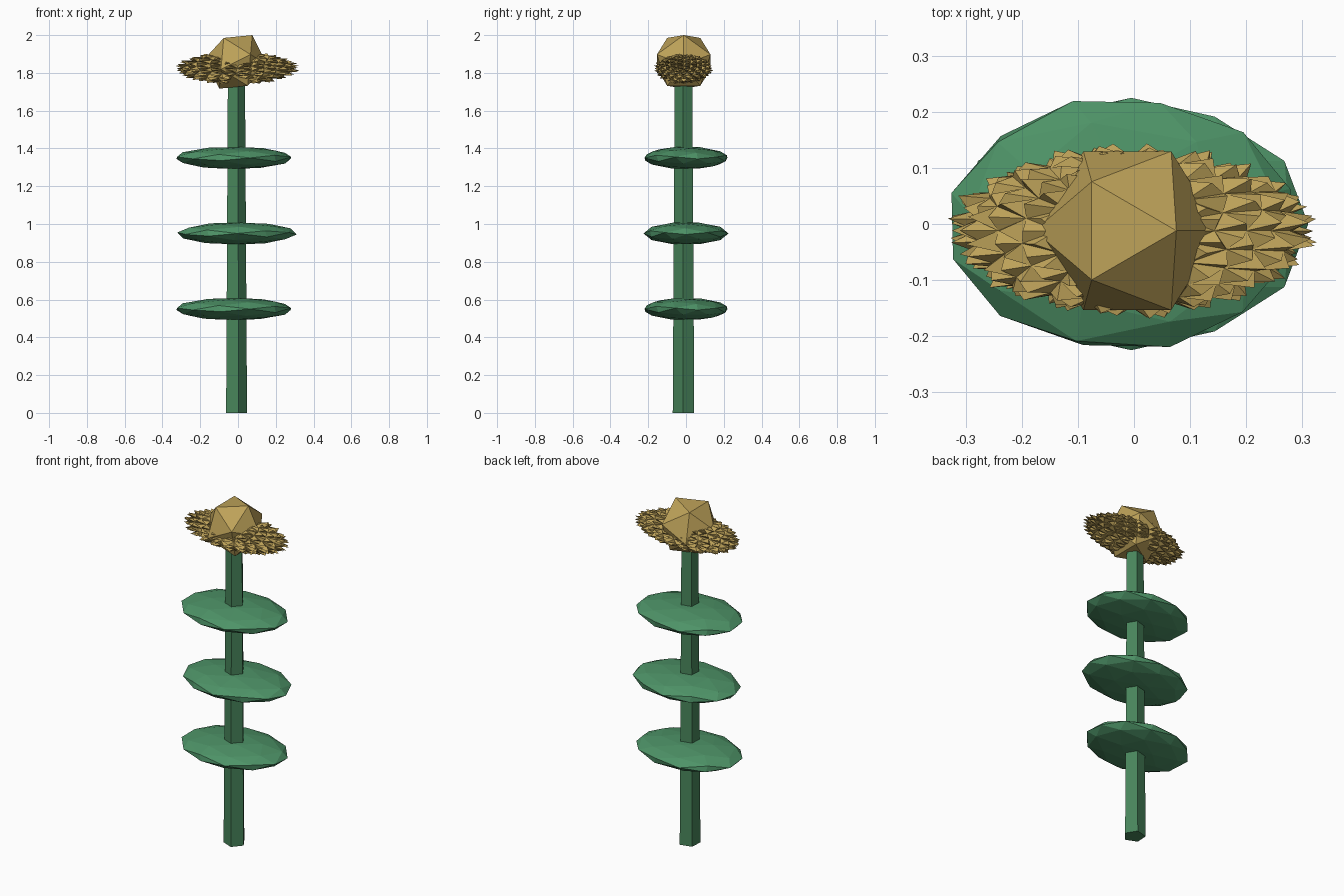
import bpy, bmesh, math, random
from mathutils import Matrix, Vector

if "Cube" in bpy.data.objects:
    bpy.data.objects.remove(bpy.data.objects["Cube"])

random.seed(4)
AXIS = (-0.012, -0.012)


def material(name, rgb):
    m = bpy.data.materials.new(name)
    m.diffuse_color = (*rgb, 1)
    m.use_nodes = True
    m.node_tree.nodes["Principled BSDF"].inputs["Base Color"].default_value = m.diffuse_color
    return m


stem_green = material("stem_green", (0.065, 0.235, 0.105))
leaf_green = material("leaf_green", (0.075, 0.29, 0.135))
gold = material("gold", (0.51, 0.36, 0.10))


def finish(bm, name, mat):
    bmesh.ops.recalc_face_normals(bm, faces=bm.faces)
    mesh = bpy.data.meshes.new(name)
    bm.to_mesh(mesh)
    bm.free()
    mesh.materials.append(mat)
    ob = bpy.data.objects.new(name, mesh)
    bpy.context.collection.objects.link(ob)
    return ob


def ball(level):
    # icosahedral ball turned so an edge lies on top, along x
    bm = bmesh.new()
    bmesh.ops.create_icosphere(bm, subdivisions=level, radius=1)
    bm.transform(Matrix.Rotation(math.radians(31.717), 4, 'Y'))
    return bm


def place(bm, size, centre):
    bm.transform(Matrix.Translation(centre) @ Matrix.Diagonal((*size, 1)))


# Five-sided tapering stem
bm = bmesh.new()
bmesh.ops.create_cone(bm, cap_ends=True, segments=5, radius1=0.06, radius2=0.049, depth=1.8)
first = bm.verts[:][0].co
turn = math.radians(-76) - math.atan2(first.y, first.x)
bm.transform(Matrix.Translation((*AXIS, 0.9)) @ Matrix.Rotation(turn, 4, 'Z'))
finish(bm, "stem", stem_green)

# Three flat leaf pads; the outer two are turned a little
for i, z in enumerate((0.55, 0.95, 1.35)):
    bm = ball(2)
    if i == 1:
        place(bm, (0.317, 0.225, 0.06), (-0.005, 0, z))
    else:
        bm.transform(Matrix.Rotation(math.radians(16), 4, 'Z'))
        place(bm, (0.314, 0.228, 0.06), (-0.022, 0, z))
    finish(bm, f"leaf_pad_{i + 1}", leaf_green)

# Spiky petal mass: every face of a ball is raised to a point
bm = ball(3)
for v in bm.verts:
    v.co *= random.uniform(0.86, 0.94)
poked = bmesh.ops.poke(bm, faces=bm.faces[:])
for v in poked["verts"]:
    v.co = v.co.normalized() * random.uniform(0.97, 1.06)
place(bm, (0.318, 0.15, 0.085), (-0.004, -0.012, 1.825))
finish(bm, "petals", gold)

# Faceted flower centre
bm = ball(1)
place(bm, (0.1665,) * 3, (*AXIS, 1.8584))
finish(bm, "flower_centre", gold)
